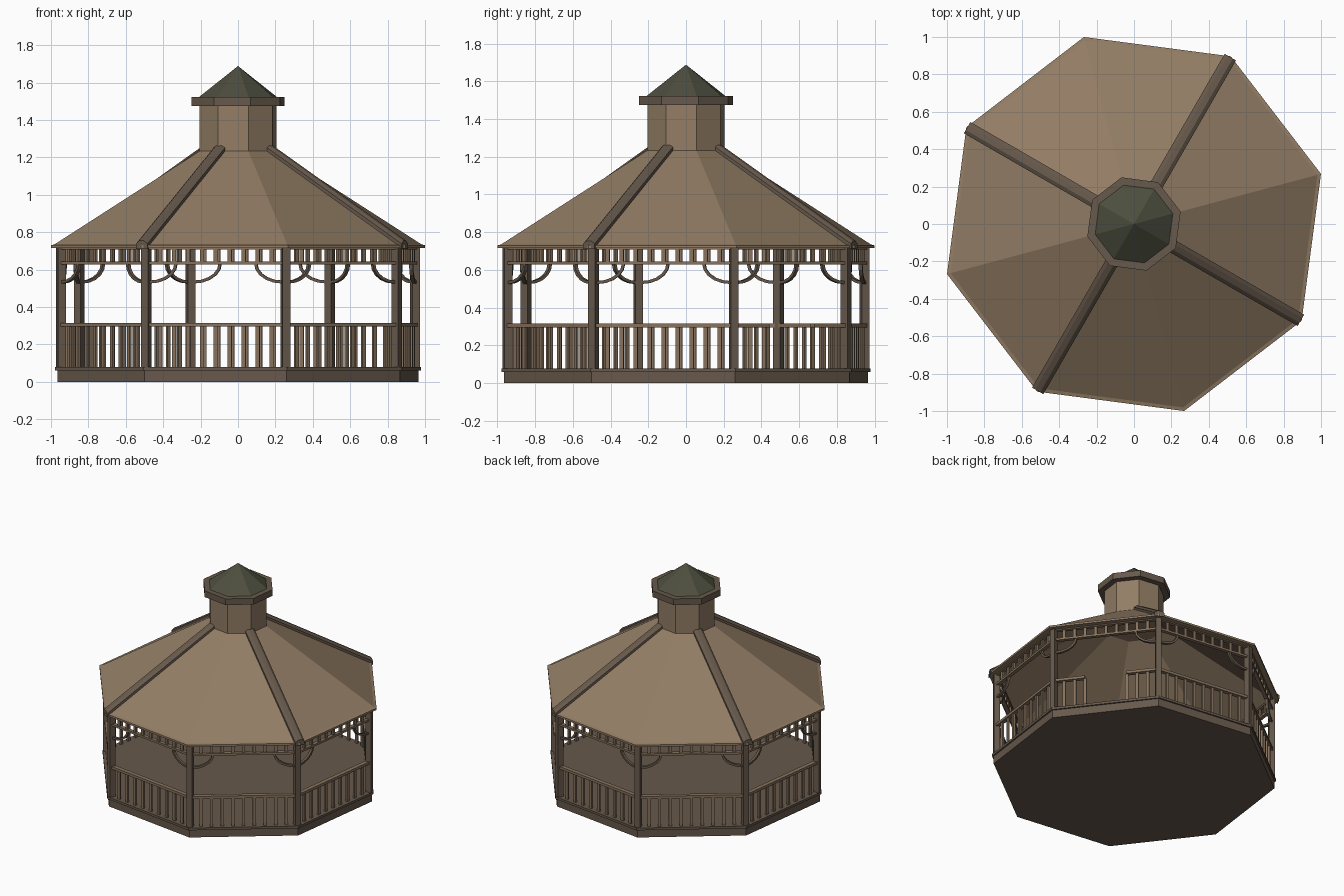
import bpy, bmesh
from math import radians, cos, sin, pi
from mathutils import Matrix, Vector

if "Cube" in bpy.data.objects:
    bpy.data.objects.remove(bpy.data.objects["Cube"])

N = 8
START = radians(15)          # first corner of the octagon
STEP = 2 * pi / N
POST_R = 0.98                # corner radius of the posts
APO = POST_R * cos(STEP / 2)
HALF = POST_R * sin(STEP / 2)
OPEN_SIDE = 0                # side with the entrance gap


def material(name, rgb):
    m = bpy.data.materials.new(name)
    m.diffuse_color = (*rgb, 1)
    m.use_nodes = True
    m.node_tree.nodes["Principled BSDF"].inputs["Base Color"].default_value = m.diffuse_color
    return m


ROOF = material("roof_wood", (0.29, 0.205, 0.13))
DARK = material("dark_wood", (0.135, 0.10, 0.072))
RAIL = material("rail_wood", (0.24, 0.17, 0.11))
CAP = material("cap_slate", (0.075, 0.078, 0.05))


def finish(name, bm, mat):
    bmesh.ops.recalc_face_normals(bm, faces=bm.faces)
    me = bpy.data.meshes.new(name)
    bm.to_mesh(me)
    bm.free()
    me.materials.append(mat)
    ob = bpy.data.objects.new(name, me)
    bpy.context.collection.objects.link(ob)
    return ob


def lathe(name, profile, mat, closed=False):
    """Sweep an (r, z) profile round the octagon; open profiles are capped."""
    bm = bmesh.new()
    rings = [[bm.verts.new((r * cos(START + k * STEP), r * sin(START + k * STEP), z))
              for k in range(N)] for r, z in profile]
    count = len(rings) if closed else len(rings) - 1
    for i in range(count):
        a, b = rings[i], rings[(i + 1) % len(rings)]
        for k in range(N):
            n = (k + 1) % N
            bm.faces.new((a[k], a[n], b[n], b[k]))
    if not closed:
        bm.faces.new(rings[0])
        bm.faces.new(rings[-1])
    bmesh.ops.remove_doubles(bm, verts=bm.verts, dist=1e-5)
    return finish(name, bm, mat)


def box(bm, frame, center, size):
    bmesh.ops.create_cube(bm, size=1, matrix=frame @ Matrix.Translation(center)
                          @ Matrix.Diagonal((*size, 1)))


def turn(a):
    return Matrix.Rotation(a, 4, 'Z')


def loft(bm, frame, sections):
    """Join matching cross-sections into one capped solid."""
    rows = [[bm.verts.new(frame @ Vector(p)) for p in s] for s in sections]
    n = len(rows[0])
    for a, b in zip(rows, rows[1:]):
        for i in range(n):
            j = (i + 1) % n
            bm.faces.new((a[i], a[j], b[j], b[i]))
    bm.faces.new(rows[0])
    bm.faces.new(rows[-1])


# Base and deck
lathe("base", [(1.0, 0), (1.0, 0.06)], DARK)
lathe("deck", [(1.012, 0.06), (1.012, 0.078)], DARK)

# Main roof with a thin eave edge
lathe("roof", [(1.035, 0.715), (1.035, 0.73), (1.015, 0.735), (0.21, 1.235),
               (0.2, 1.222), (0.995, 0.715)], ROOF, closed=True)

# Cupola: wall, collar and pointed cap
lathe("cupola_wall", [(0.212, 1.21), (0.212, 1.48)], ROOF)
lathe("cupola_collar", [(0.258, 1.475), (0.258, 1.523)], DARK)
bm = bmesh.new()
bmesh.ops.create_cone(bm, cap_ends=True, segments=N, radius1=0.215, radius2=0, depth=0.165,
                      matrix=Matrix.Translation((0, 0, 1.6055)) @ turn(START))
finish("cupola_cap", bm, CAP)

# Ridge caps on every second corner
bm = bmesh.new()
section = [(-0.035, -0.02), (-0.035, 0.008), (-0.015, 0.024),
           (0.015, 0.024), (0.035, 0.008), (0.035, -0.02)]
for k in range(1, N, 2):
    loft(bm, turn(START + k * STEP),
         [[(r, y, z + h) for y, h in section] for r, z in ((1.03, 0.73), (0.2, 1.243))])
finish("ridge_caps", bm, DARK)

# Posts
bm = bmesh.new()
for k in range(N):
    box(bm, turn(START + k * STEP), (POST_R, 0, 0.399), (0.042, 0.042, 0.644))
finish("posts", bm, DARK)

# Railing, frieze and curved braces on each side
rails, balusters, frieze, spindles, braces = (bmesh.new() for _ in range(5))
COUNT = 9
PITCH = 2 * HALF / (COUNT + 1)
for k in range(N):
    f = turn(START + (k + 0.5) * STEP)
    if k == OPEN_SIDE:
        stub = 0.3 * 2 * HALF
        for s in (-1, 1):
            box(rails, f, (APO, s * (HALF - stub / 2), 0.305), (0.032, stub, 0.02))
    else:
        box(rails, f, (APO, 0, 0.305), (0.032, 2 * HALF, 0.02))
    box(frieze, f, (APO, 0, 0.636), (0.028, 2 * HALF, 0.016))
    box(frieze, f, (APO, 0, 0.713), (0.028, 2 * HALF, 0.012))
    for i in range(COUNT):
        y = (i - (COUNT - 1) / 2) * PITCH
        if k != OPEN_SIDE or abs(y) > 1.5 * PITCH:
            box(balusters, f, (APO, y, 0.187), (0.014, 0.022, 0.22))
        box(spindles, f, (APO, y, 0.676), (0.014, 0.022, 0.07))
    for s in (-1, 1):
        rows = []
        for i in range(6):
            t = i / 5 * pi / 2
            rows.append([(APO + dx, s * (HALF - 0.015 - (0.145 + d) * sin(t)),
                          0.633 - (0.1 + d) * cos(t))
                         for dx, d in ((-0.01, -0.008), (0.01, -0.008), (0.01, 0.008), (-0.01, 0.008))])
        loft(braces, f, rows)
finish("handrails", rails, RAIL)
finish("balusters", balusters, RAIL)
finish("frieze_rails", frieze, RAIL)
finish("frieze_spindles", spindles, RAIL)
finish("curved_braces", braces, DARK)
